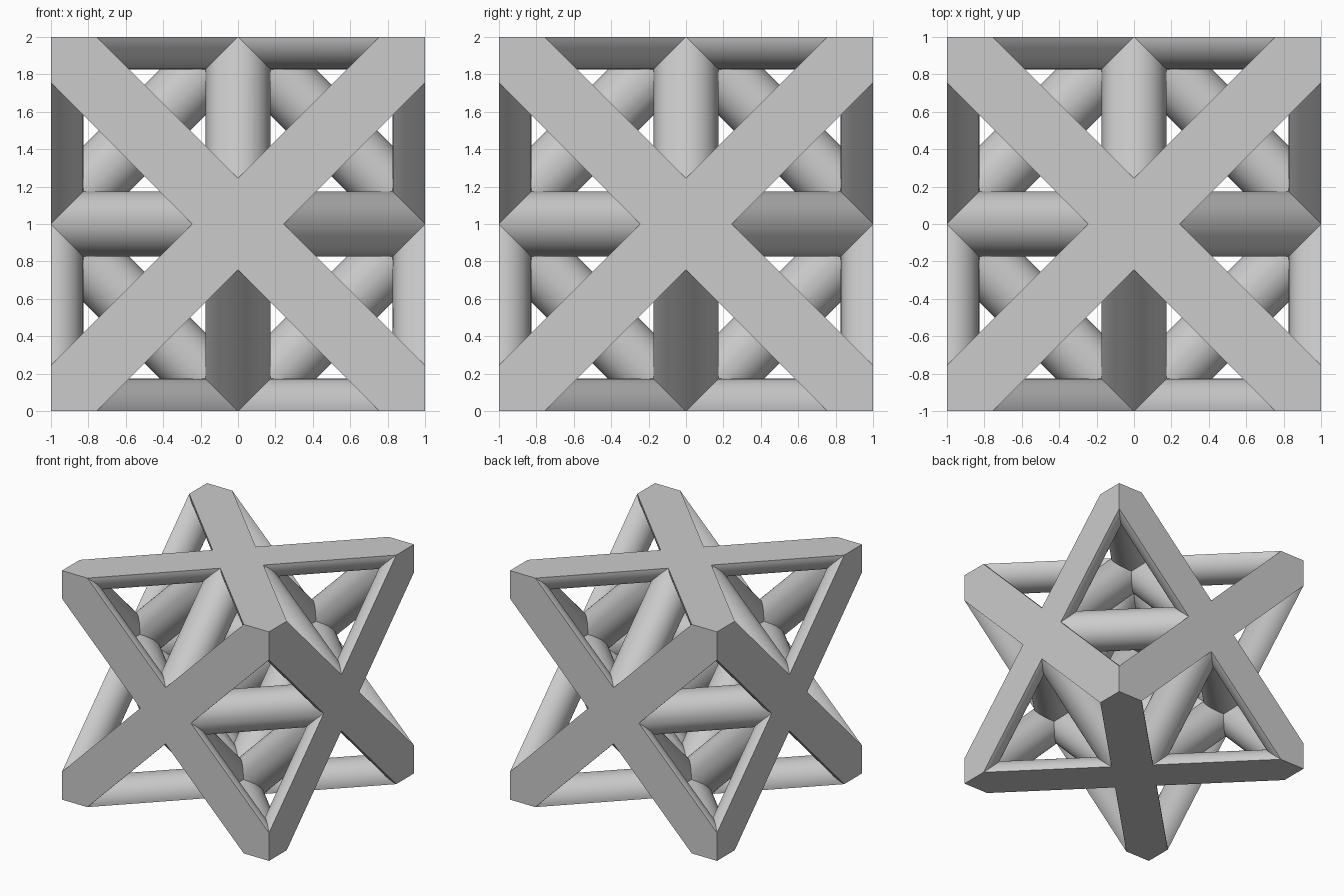
import bpy
import bmesh
from itertools import product
from math import radians, sqrt
from mathutils import Matrix, Vector

RADIUS = 0.173
SIDES = 64
MIDDLE = Vector((0, 0, 1))

default = bpy.data.objects.get("Cube")
if default:
    bpy.data.objects.remove(default, do_unlink=True)

# Single matte grey
grey = bpy.data.materials.new("light_grey")
grey.use_nodes = True
colour = (0.6, 0.6, 0.6, 1)
grey.diffuse_color = colour
grey.node_tree.nodes["Principled BSDF"].inputs["Base Color"].default_value = colour


def add_object(name, bm):
    mesh = bpy.data.meshes.new(name)
    bm.to_mesh(mesh)
    bm.free()
    mesh.materials.append(grey)
    obj = bpy.data.objects.new(name, mesh)
    bpy.context.collection.objects.link(obj)
    return obj


def add_strut(centre, direction, length):
    """Round bar with its middle at centre, measured from the cell middle."""
    bm = bmesh.new()
    turn = direction.to_track_quat("Z", "Y").to_matrix().to_4x4()
    bmesh.ops.create_cone(bm, cap_ends=True, segments=SIDES, radius1=RADIUS,
                          radius2=RADIUS, depth=length,
                          matrix=Matrix.Translation(centre + MIDDLE) @ turn)
    return add_object("strut", bm)


def combine(target, other, operation):
    """Apply a boolean and discard the second solid."""
    mod = target.modifiers.new(operation.lower(), "BOOLEAN")
    mod.operation = operation
    mod.solver = "MANIFOLD"
    mod.object = other
    graph = bpy.context.evaluated_depsgraph_get()
    result = bpy.data.meshes.new_from_object(target.evaluated_get(graph))
    target.modifiers.clear()
    target.data = result
    bpy.data.objects.remove(other, do_unlink=True)


axes = [Vector((1, 0, 0)), Vector((0, 1, 0)), Vector((0, 0, 1))]
struts = []
for i in range(3):
    u, v, w = axes[i], axes[(i + 1) % 3], axes[(i + 2) % 3]
    for side, slant in product((-1, 1), repeat=2):
        # Corner-to-corner bar lying in an outer face
        struts.append(add_strut(u * side, v + w * slant, 2 * sqrt(2) + 0.8))
        # Inner octahedron bar joining neighbouring face centres
        struts.append(add_strut((u * side + v * slant) / 2,
                                u * side - v * slant, sqrt(2) + 0.6))

# Merge the bars and trim them to the cubic cell
lattice = struts[0]
lattice.name = "lattice_cell"
for strut in struts[1:]:
    combine(lattice, strut, "UNION")
bm = bmesh.new()
bmesh.ops.create_cube(bm, size=2, matrix=Matrix.Translation(MIDDLE))
combine(lattice, add_object("cell_bounds", bm), "INTERSECT")

# Dissolve seams left on the flat trimmed faces
bm = bmesh.new()
bm.from_mesh(lattice.data)
bmesh.ops.remove_doubles(bm, verts=bm.verts, dist=0.0001)
bmesh.ops.dissolve_limit(bm, angle_limit=radians(0.5), verts=bm.verts, edges=bm.edges)
bm.to_mesh(lattice.data)
bm.free()

bpy.ops.object.select_all(action="DESELECT")
lattice.select_set(True)
bpy.context.view_layer.objects.active = lattice
bpy.ops.object.shade_smooth_by_angle(angle=radians(30))
